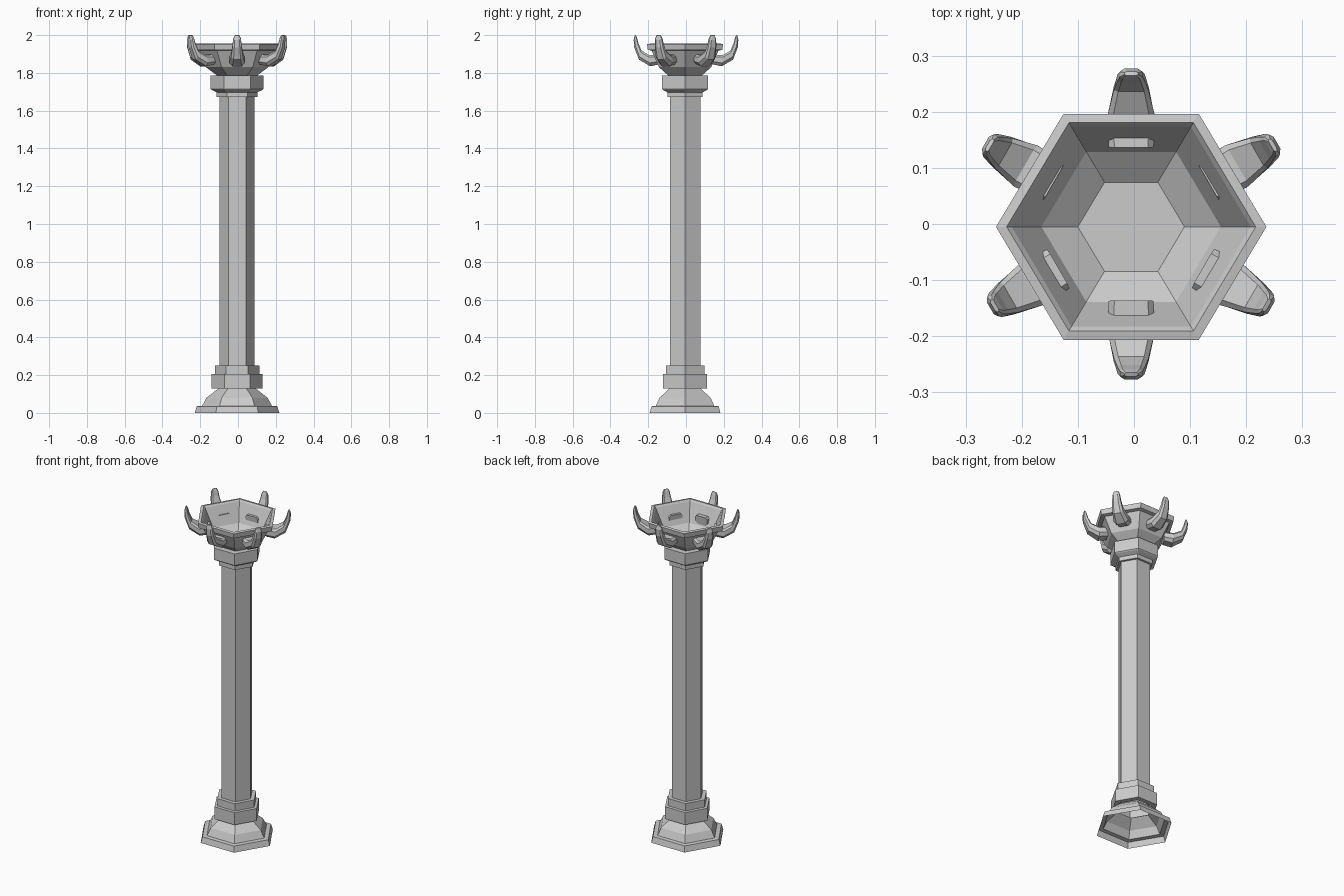
import bpy, bmesh
from math import cos, sin, pi, radians

if "Cube" in bpy.data.objects:
    bpy.data.objects.remove(bpy.data.objects["Cube"])

CX, CY = -0.005, -0.005


def make_object(name, bm):
    bmesh.ops.recalc_face_normals(bm, faces=bm.faces)
    mesh = bpy.data.meshes.new(name)
    bm.to_mesh(mesh)
    bm.free()
    obj = bpy.data.objects.new(name, mesh)
    bpy.context.collection.objects.link(obj)
    return obj


def loft(bm, rings, cap_start=False, cap_end=False):
    loops = [[bm.verts.new(p) for p in ring] for ring in rings]
    n = len(loops[0])
    for a, b in zip(loops, loops[1:]):
        for i in range(n):
            j = (i + 1) % n
            bm.faces.new((a[i], a[j], b[j], b[i]))
    if cap_start:
        bm.faces.new(loops[0])
    if cap_end:
        bm.faces.new(loops[-1])


def hex_part(name, profile, y_scale=1.0, cap_end=False):
    bm = bmesh.new()
    rings = [[(CX + r * cos(k * pi / 3), CY + r * sin(k * pi / 3) * y_scale, z)
              for k in range(6)] for r, z in profile]
    loft(bm, rings, cap_end=cap_end)
    return make_object(name, bm)


# Flared foot, open underneath
hex_part("foot", [(.224, 0), (.213, .035), (.185, .037), (.162, .08),
                  (.1, .128)], .965)

# Stepped collar above the foot
hex_part("lower_collar", [(.1, .13), (.135, .13), (.135, .205), (.118, .207),
                          (.118, .252), (.09, .252)])

# Plain six-sided shaft
hex_part("shaft", [(.093, .25), (.093, 1.675)])

# Stepped collar under the bowl
hex_part("upper_collar", [(.09, 1.672), (.108, 1.672), (.108, 1.697), (.135, 1.71),
                          (.14, 1.715), (.14, 1.785), (.1, 1.785)])

# Bowl with a lip, outside then inside
hex_part("bowl", [(.105, 1.785), (.165, 1.83), (.212, 1.918), (.236, 1.922),
                  (.241, 1.952), (.222, 1.955), (.213, 1.945), (.16, 1.838),
                  (.095, 1.795)], .965, cap_end=True)

# Claw stations: top (radius, z), bottom (radius, z), half width
STATIONS = [((.135, 1.897), (.14, 1.845), .040),
            ((.195, 1.895), (.188, 1.835), .042),
            ((.235, 1.918), (.248, 1.870), .031),
            ((.250, 1.955), (.273, 1.935), .024),
            ((.258, 1.985), (.276, 1.975), .020),
            ((.264, 2.000), (.271, 1.997), .012)]
# Chamfered cross-section: (side, fraction from top to bottom)
SECTION = [(-.75, 0), (.75, 0), (1, .2), (1, .7), (.6, 1), (-.6, 1), (-1, .7), (-1, .2)]


def claw(name, angle, shift):
    ca, sa = cos(radians(angle)), sin(radians(angle))
    rings = []
    for (r0, z0), (r1, z1), w in STATIONS:
        ring = []
        for s, t in SECTION:
            r = r0 + (r1 - r0) * t + shift
            ring.append((CX + r * ca - s * w * sa, CY + r * sa + s * w * ca,
                         z0 + (z1 - z0) * t))
        rings.append(ring)
    bm = bmesh.new()
    loft(bm, rings, True, True)
    return make_object(name, bm)


# Six claws around the bowl, set at slightly different depths
for i, (angle, shift) in enumerate([(30, .024), (90, .006), (150, .024),
                                    (210, .014), (270, -.004), (330, .012)]):
    claw(f"claw_{i + 1}", angle, shift)
